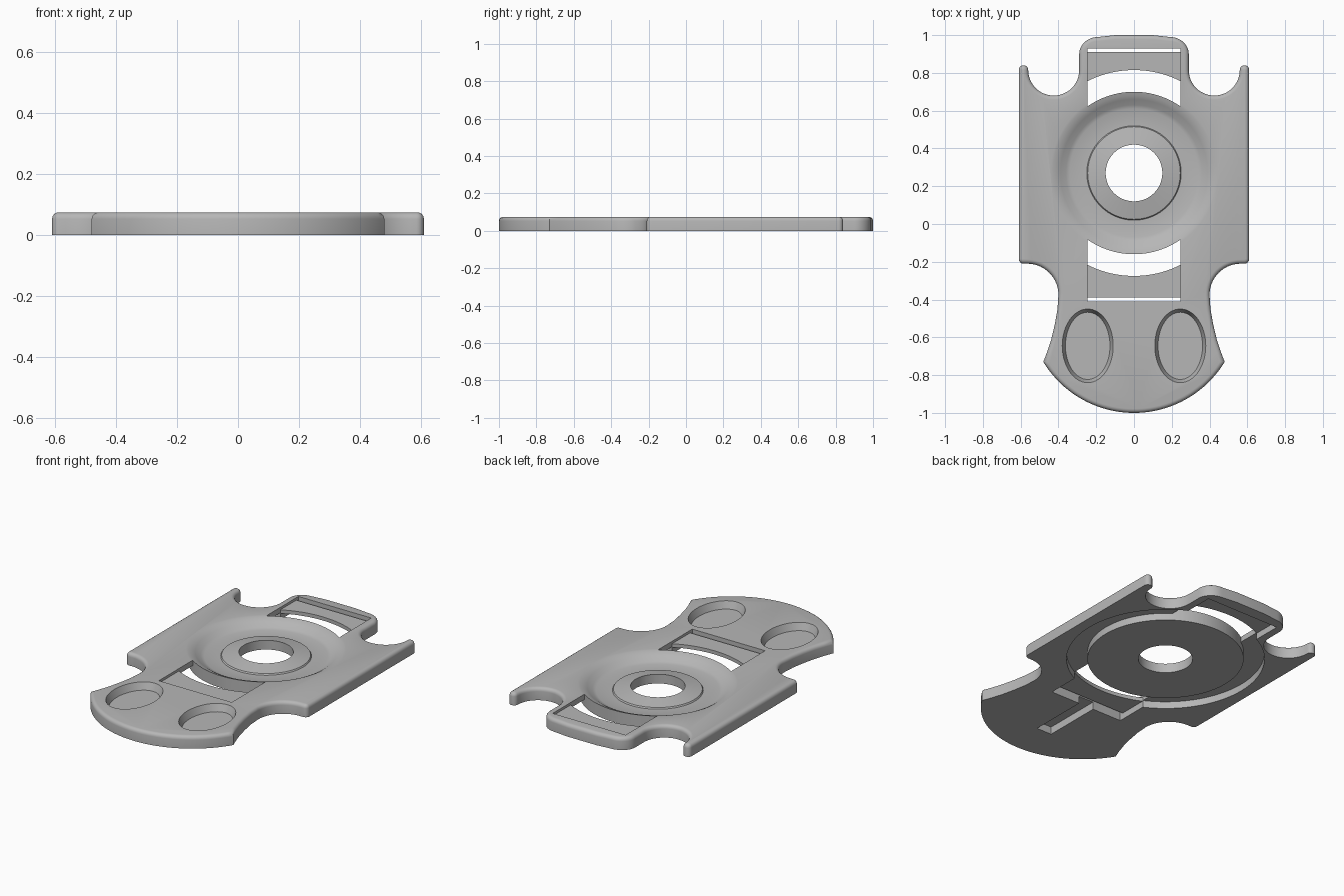
import bpy, bmesh
from math import sin, cos, radians, sqrt, atan2, degrees

if "Cube" in bpy.data.objects:
    bpy.data.objects.remove(bpy.data.objects["Cube"])

TOP = 0.075      # plate thickness
CY = 0.27        # y of the round hub
HUB, GROOVE, HALF = 0.43, 0.545, 0.245

grey = bpy.data.materials.new("plain grey")
grey.use_nodes = True
grey.diffuse_color = (0.47, 0.47, 0.47, 1)
grey.node_tree.nodes["Principled BSDF"].inputs["Base Color"].default_value = grey.diffuse_color


def arc(cx, cy, rx, ry, a0, a1, n):
    """Points along an elliptical arc, angles in degrees."""
    steps = [radians(a0 + (a1 - a0) * i / n) for i in range(n + 1)]
    return [(cx + rx * cos(a), cy + ry * sin(a)) for a in steps]


def circle(cx, cy, rx, ry, n=96):
    return arc(cx, cy, rx, ry, 0, 360, n)[:-1]


def loft(name, rings, closed=False, fillet=0):
    """Solid through a stack of (points, z) rings; closed makes a tube ring."""
    bm = bmesh.new()
    loops = [[bm.verts.new((x, y, z)) for x, y in pts] for pts, z in rings]
    pairs = list(zip(loops, loops[1:]))
    if closed:
        pairs.append((loops[-1], loops[0]))
    else:
        bm.faces.new(loops[0])
        bm.faces.new(loops[-1])
    n = len(loops[0])
    for a, b in pairs:
        for i in range(n):
            j = (i + 1) % n
            bm.faces.new((a[i], a[j], b[j], b[i]))
    bmesh.ops.recalc_face_normals(bm, faces=bm.faces)
    if fillet:
        rim = set(loops[-1])
        edges = [e for e in bm.edges if rim.issuperset(e.verts)]
        bmesh.ops.bevel(bm, geom=edges, offset=fillet, segments=4, profile=0.5,
                        affect='EDGES', clamp_overlap=False)
    mesh = bpy.data.meshes.new(name)
    bm.to_mesh(mesh)
    bm.free()
    mesh.materials.append(grey)
    obj = bpy.data.objects.new(name, mesh)
    bpy.context.collection.objects.link(obj)
    return obj


def prism(name, pts, z0, z1):
    return loft(name, [(pts, z0), (pts, z1)])


def select_only(obj):
    bpy.ops.object.select_all(action='DESELECT')
    obj.select_set(True)
    bpy.context.view_layer.objects.active = obj


def cut(obj, cutter):
    cutter.hide_render = True
    mod = obj.modifiers.new("cut", 'BOOLEAN')
    mod.operation = 'DIFFERENCE'
    mod.solver = 'EXACT'
    mod.object = cutter
    select_only(obj)
    bpy.ops.object.modifier_apply(modifier=mod.name)
    bpy.data.objects.remove(cutter)


def window(radius, half, end, side):
    """Shape between an arc of the hub circle and a straight end."""
    a = degrees(atan2(sqrt(radius ** 2 - half ** 2), half))
    pts = arc(0, CY, radius, radius, a, 180 - a, 24)
    pts += [(-half, CY + end), (half, CY + end)]
    return [(x, CY + side * (y - CY)) for x, y in pts]


# Plate outline: half from back to front, then mirrored
half = [(0.1, 1.0)]
half += arc(0.19, 0.90, 0.10, 0.09, 90, 0, 10)             # back tab corner
half += arc(0.425, 0.815, 0.135, 0.135, 180, 360, 24)      # back notch
half += arc(0.585, 0.815, 0.025, 0.025, 180, 0, 10)[1:]    # horn tip
half += arc(0.585, -0.185, 0.025, 0.025, 0, -90, 6)        # side corner
half += arc(0.565, -0.375, 0.165, 0.165, 90, 180, 14)      # side notch
half += [(0.405, -0.45), (0.419, -0.53), (0.438, -0.61), (0.459, -0.675)]
half += arc(0, -0.438, 0.562, 0.562, -31.3, -90, 20)       # front curve
outline = half + [(-x, y) for x, y in reversed(half[:-1])]
plate = loft("plate", [(outline, 0), (outline, TOP)], fillet=0.022)

# Dished hub on top with a raised centre cone
dish = [(0.10, 0.062), (0.15, 0.056), (0.245, 0.038), (0.25, 0.030), (0.34, 0.030),
        (0.36, 0.037), (0.39, 0.057), (0.41, 0.067), (0.43, 0.073), (0.45, 0.0765),
        (0.45, 0.1)]
cut(plate, loft("dish_cutter", [(circle(0, CY, r, r), z) for r, z in dish]))
cut(plate, prism("hole_cutter", circle(0, CY, 0.15, 0.15), -0.1, 0.2))

# Ring groove underneath around the hub
section = [(HUB, -0.05), (GROOVE, -0.05), (GROOVE, 0.042), (HUB, 0.042)]
cut(plate, loft("groove_cutter", [(circle(0, CY, r, r), z) for r, z in section], closed=True))

# Windows in front of and behind the hub, each with a thin recessed bar
for side, label in ((1, "back"), (-1, "front")):
    end = 0.66 if side > 0 else 0.68
    cut(plate, prism("window_cutter", window(HUB, HALF, end, side), -0.1, 0.2))
    prism(label + "_bar", window(GROOVE, HALF + 0.004, end - 0.02, side), 0.038, 0.06)

# Oval finger dimples
for s in (-1, 1):
    rings = [(circle(s * 0.245, -0.645, rx, ry, 64), z)
             for rx, ry, z in ((0.118, 0.178, 0.032), (0.135, 0.195, TOP), (0.135, 0.195, 0.1))]
    cut(plate, loft("dimple_cutter", rings))

# Straight slot underneath, running from the front window forwards
slot = [(-0.05, -0.77), (0.05, -0.77), (0.05, -0.40), (-0.05, -0.40)]
cut(plate, prism("slot_cutter", slot, -0.1, 0.045))

select_only(plate)
bpy.ops.object.shade_smooth_by_angle(angle=radians(32))
